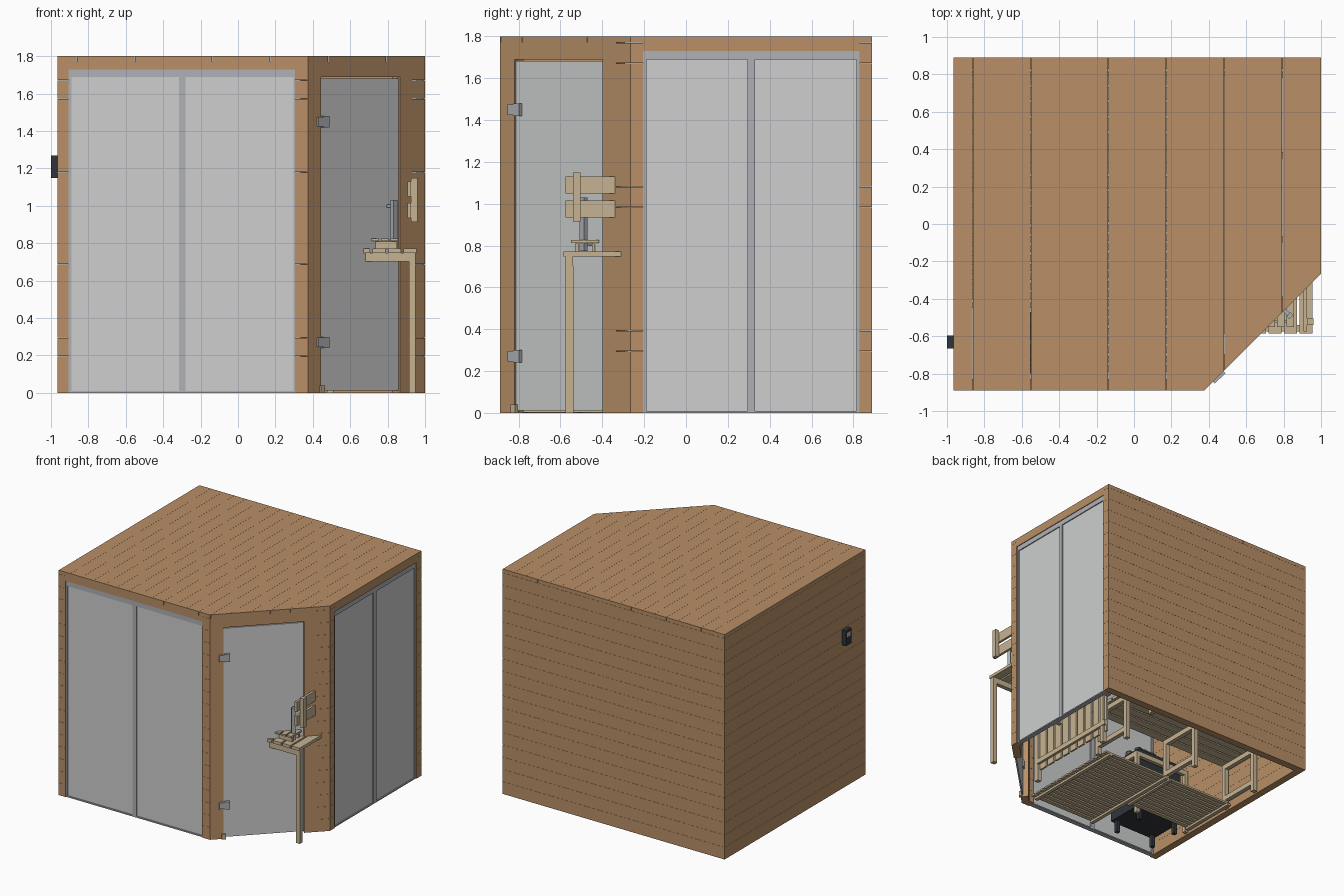
import bpy, bmesh, math, random
from mathutils import Matrix, Vector

if "Cube" in bpy.data.objects:
    bpy.data.objects.remove(bpy.data.objects["Cube"])

random.seed(3)


def material(name, rgb):
    m = bpy.data.materials.new(name)
    m.diffuse_color = (*rgb, 1)
    m.use_nodes = True
    m.node_tree.nodes["Principled BSDF"].inputs["Base Color"].default_value = m.diffuse_color
    return m


WOOD = material("cedar wood", (0.48, 0.275, 0.135))
PALE = material("pale bench wood", (0.56, 0.45, 0.29))
GLASS = material("frosted glass", (0.61, 0.62, 0.615))
FRAME = material("grey frame", (0.43, 0.44, 0.47))
METAL = material("brushed metal", (0.42, 0.44, 0.46))
DARK = material("dark casing", (0.028, 0.036, 0.042))
STONE = material("heater stone", (0.12, 0.12, 0.12))

# Local frame of the angled door wall: x along wall, y into the cabin
DIAG = Matrix.Translation((0.375, -0.89, 0)) @ Matrix.Rotation(math.pi / 4, 4, 'Z')


def finish(name, bm, mat, matrix=None):
    me = bpy.data.meshes.new(name)
    bmesh.ops.recalc_face_normals(bm, faces=bm.faces)
    bm.to_mesh(me)
    bm.free()
    me.materials.append(mat)
    ob = bpy.data.objects.new(name, me)
    if matrix:
        ob.matrix_world = matrix
    bpy.context.collection.objects.link(ob)
    return ob


def boxes(name, mat, items, matrix=None):
    """One object from boxes given as x0, x1, y0, y1, z0, z1."""
    bm = bmesh.new()
    for x0, x1, y0, y1, z0, z1 in items:
        m = Matrix.Translation(((x0 + x1) / 2, (y0 + y1) / 2, (z0 + z1) / 2)) @ \
            Matrix.Diagonal((x1 - x0, y1 - y0, z1 - z0, 1))
        bmesh.ops.create_cube(bm, size=1, matrix=m)
    return finish(name, bm, mat, matrix)


ROWS, TOP = 18, 1.77
PITCH = TOP / ROWS


def planks(name, x0, x1, y0, y1, matrix=None):
    """Wall of stacked horizontal planks."""
    boxes(name, WOOD, [(x0, x1, y0, y1, i * PITCH, (i + 1) * PITCH - 0.0008)
                       for i in range(ROWS)], matrix)


# Plank walls
planks("left_wall", -0.965, -0.905, -0.89, 0.83)
planks("back_wall", -0.965, 1.0, 0.83, 0.89)
planks("front_right_pier", 0.305, 0.375, -0.89, -0.83)
planks("right_front_pier", 0.94, 1.0, -0.265, -0.205)
planks("door_side_pier", 0.785, 0.884, 0, 0.06, DIAG)
boxes("front_lintel", WOOD, [(-0.905, 0.305, -0.89, -0.83, 1.73, TOP)])
boxes("right_lintel", WOOD, [(0.94, 1.0, -0.205, 0.83, 1.73, TOP)])
boxes("door_frame", WOOD, [(0, 0.099, 0, 0.06, 0, TOP), (0.693, 0.785, 0, 0.06, 0, TOP),
                           (0.099, 0.693, 0, 0.06, 1.69, TOP)], DIAG)

# Roof planks, cut off along the angled corner
bm = bmesh.new()
w = 1.965 / 19
for i in range(19):
    a, b = -0.965 + i * w, -0.965 + (i + 1) * w - 0.0008 * (i < 18)
    front = [(x, max(-0.89, x - 1.265)) for x in ([a, 0.375, b] if a < 0.375 < b else [a, b])]
    outline = front + [(b, 0.89), (a, 0.89)]
    face = bm.faces.new([bm.verts.new((x, y, TOP)) for x, y in outline])
    up = bmesh.ops.extrude_face_region(bm, geom=[face])["geom"]
    bmesh.ops.translate(bm, vec=(0, 0, 0.03), verts=[v for v in up if isinstance(v, bmesh.types.BMVert)])
    bm.faces.new([bm.verts.new((x, y, TOP)) for x, y in outline]) if not face.is_valid else None
finish("roof_planks", bm, WOOD)


# Glazed walls: u runs along the wall, depth runs into the cabin
def glazing(name, u, matrix):
    u0, p0, p1, p2, p3, u1 = u
    boxes(name + "_frame", FRAME, [
        (u0, p0, 0.006, 0.045, 0, 1.73), (p3, u1, 0.006, 0.045, 0, 1.73),
        (p1, p2, 0.006, 0.045, 0.01, 1.69), (p0, p3, 0.006, 0.045, 1.69, 1.73),
        (p0, p3, 0.006, 0.045, 0, 0.01)], matrix)
    boxes(name + "_panes", GLASS, [(p0, p1, 0.014, 0.03, 0.01, 1.69),
                                   (p2, p3, 0.014, 0.03, 0.01, 1.69)], matrix)


glazing("front_window", (-0.905, -0.89, -0.315, -0.28, 0.298, 0.305),
        Matrix.Translation((0, -0.89, 0)))
glazing("right_window", (-0.205, -0.19, 0.295, 0.33, 0.815, 0.83),
        Matrix.Translation((1.0, 0, 0)) @ Matrix.Rotation(math.pi / 2, 4, 'Z'))

# Glass door with hinges and handle
boxes("door_glass", GLASS, [(0.102, 0.69, 0.006, 0.018, 0.012, 1.682)], DIAG)
boxes("door_hinges", METAL, [b for z in (0.27, 1.45) for b in (
    (0.066, 0.105, -0.014, 0.02, z - 0.025, z + 0.025),
    (0.105, 0.145, -0.016, 0.03, z - 0.03, z + 0.03))], DIAG)
boxes("door_handle", METAL, [b for s in (-1, 1) for b in (
    (0.592, 0.622, 0.012 + s * 0.054 - 0.012, 0.012 + s * 0.054 + 0.012, 0.775, 1.03),
    (0.598, 0.616, min(0.012, 0.012 + s * 0.05), max(0.012, 0.012 + s * 0.05), 0.99, 1.008),
    (0.598, 0.616, min(0.012, 0.012 + s * 0.05), max(0.012, 0.012 + s * 0.05), 0.80, 0.818))], DIAG)
boxes("door_pivot", PALE, [(0.085, 0.115, -0.012, 0.01, 0.0, 0.04)], DIAG)

# Control panel on the left wall
boxes("control_panel", DARK, [(-1.0, -0.965, -0.665, -0.595, 1.15, 1.27)])
boxes("control_screen", METAL, [(-1.0, -0.996, -0.65, -0.61, 1.215, 1.25)]).location.x = -0.0005

# Right bench, its end passing out through the door wall
seat_x = [0.955 - i * 0.083 for i in range(6)]
boxes("right_bench_slats", PALE, [(x - 0.07, x, -0.585, 0.82, 0.748, 0.772) for x in seat_x])
boxes("right_bench_beams", PALE, [(0.48, 0.95, y, y + 0.035, 0.702, 0.748)
                                  for y in (-0.575, -0.1, 0.35, 0.78)])
boxes("right_bench_legs", PALE, [(x, x + 0.035, y, y + 0.037, 0, 0.702)
                                 for x in (0.475, 0.915) for y in (-0.575, 0.2, 0.78)])
boxes("bench_screen", PALE, [(0.48, 0.495, -0.53 + i * 0.09, -0.46 + i * 0.09, 0.09, 0.7)
                             for i in range(9)])
boxes("bench_screen_rails", PALE, [(0.495, 0.515, -0.54, 0.26, z, z + 0.04) for z in (0.14, 0.6)])

# Right backrest
boxes("right_backrest_slats", PALE, [(0.905, 0.925, -0.575, 0.8, z, z + 0.08) for z in (0.935, 1.05)])
boxes("right_backrest_posts", PALE, [(0.925, 0.96, y, y + 0.036, 0.915, 1.15)
                                     for y in (-0.54, 0.1, 0.7)])

# Headrest lying on the bench
boxes("headrest", PALE, [(0.735, 0.85, -0.53, -0.515, 0.772, 0.81), (0.735, 0.85, -0.45, -0.435, 0.772, 0.81)]
      + [(0.715 + i * 0.05, 0.755 + i * 0.05, -0.55, -0.415, 0.812, 0.826) for i in range(3)])

# Back bench with backrest, and lower step bench
boxes("back_bench_slats", PALE, [(-0.9, 0.46, 0.33 + i * 0.083, 0.40 + i * 0.083, 0.748, 0.772)
                                 for i in range(6)])
boxes("back_bench_beams", PALE, [(x, x + 0.035, 0.33, 0.82, 0.702, 0.748) for x in (-0.89, -0.3, 0.4)])
boxes("back_backrest", PALE, [(-0.88, 0.86, 0.79, 0.81, z, z + 0.08) for z in (0.935, 1.05)])
boxes("step_bench_slats", PALE, [(-0.9, 0.44, 0.02 + i * 0.083, 0.09 + i * 0.083, 0.376, 0.4)
                                 for i in range(5)])
legs = (-0.89, -0.3, 0.38)
boxes("step_bench_legs", PALE, [(x, x + 0.035, y, y + 0.037, 0, 0.376) for x in legs for y in (0.03, 0.37)]
      + [(x, x + 0.035, 0.03, 0.407, z, z + 0.04) for x in legs for z in (0.06, 0.336)])

# Floor duckboards
boxes("duckboard_slats", PALE,
      [(-0.25, 0.36, -0.79 + i * 0.05, -0.755 + i * 0.05, 0.02, 0.035) for i in range(18)]
      + [(-0.89, -0.27, -0.40 + i * 0.05, -0.365 + i * 0.05, 0.02, 0.035) for i in range(10)])
boxes("duckboard_battens", PALE, [(-0.255, -0.225, -0.79, 0.1, 0.002, 0.02), (0.3, 0.33, -0.79, 0.1, 0.002, 0.02),
                                  (-0.295, -0.27, -0.4, 0.1, 0.002, 0.02), (-0.88, -0.85, -0.4, 0.1, 0.002, 0.02)])

# Heater with stones and guard rail
boxes("heater_body", DARK, [(-0.86, -0.44, -0.8, -0.47, 0.1, 0.6)])
boxes("heater_feet", DARK, [(x, x + 0.03, y, y + 0.03, 0, 0.1) for x in (-0.84, -0.49) for y in (-0.78, -0.52)])
boxes("heater_guard", PALE, [(-0.89, -0.38, -0.45, -0.42, 0.5, 0.54), (-0.41, -0.38, -0.82, -0.45, 0.5, 0.54),
                             (-0.41, -0.38, -0.45, -0.42, 0, 0.5), (-0.89, -0.86, -0.45, -0.42, 0, 0.5)])
bm = bmesh.new()
for i in range(30):
    p = Vector((random.uniform(-0.82, -0.48), random.uniform(-0.76, -0.51), random.uniform(0.6, 0.63)))
    bmesh.ops.create_icosphere(bm, subdivisions=1, radius=0.04, matrix=Matrix.Translation(p))
finish("heater_stones", bm, STONE)
